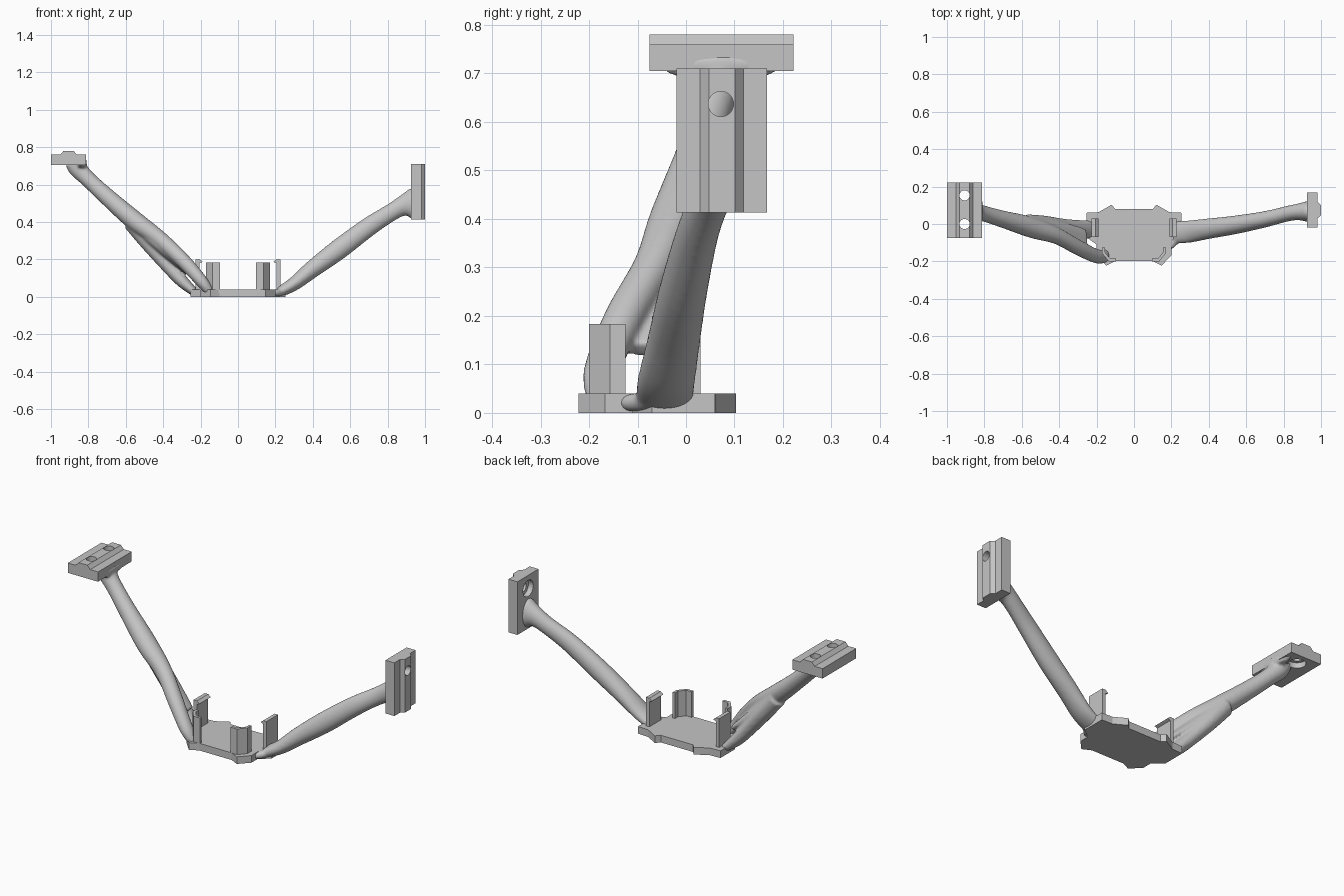
import bpy, bmesh, math
from mathutils import Vector, Matrix

cube = bpy.data.objects.get("Cube")
if cube:
    bpy.data.objects.remove(cube)

grey = bpy.data.materials.new("plain_grey")
grey.use_nodes = True
grey.diffuse_color = (0.56, 0.56, 0.56, 1)
grey.node_tree.nodes["Principled BSDF"].inputs["Base Color"].default_value = (0.56, 0.56, 0.56, 1)


def make_object(name, bm):
    bmesh.ops.recalc_face_normals(bm, faces=bm.faces)
    mesh = bpy.data.meshes.new(name)
    bm.to_mesh(mesh)
    bm.free()
    mesh.materials.append(grey)
    obj = bpy.data.objects.new(name, mesh)
    bpy.context.collection.objects.link(obj)
    return obj


def prism(name, points, direction):
    """Extrude a flat outline along a direction."""
    bm = bmesh.new()
    face = bm.faces.new([bm.verts.new(p) for p in points])
    out = bmesh.ops.extrude_face_region(bm, geom=[face])
    moved = [v for v in out["geom"] if isinstance(v, bmesh.types.BMVert)]
    bmesh.ops.translate(bm, verts=moved, vec=direction)
    return make_object(name, bm)


def cylinder(start, end, radius):
    start, end = Vector(start), Vector(end)
    axis = end - start
    turn = axis.to_track_quat("Z", "Y").to_matrix().to_4x4()
    bm = bmesh.new()
    bmesh.ops.create_cone(bm, cap_ends=True, segments=32, radius1=radius, radius2=radius,
                          depth=axis.length, matrix=Matrix.Translation((start + end) / 2) @ turn)
    return make_object("hole_cutter", bm)


def bake(obj):
    """Replace the mesh with its modified result, unless that is empty."""
    graph = bpy.context.evaluated_depsgraph_get()
    mesh = bpy.data.meshes.new_from_object(obj.evaluated_get(graph))
    obj.modifiers.clear()
    if len(mesh.polygons):
        obj.data = mesh


def cut(obj, cutters):
    for c in cutters:
        mod = obj.modifiers.new("cut", "BOOLEAN")
        mod.operation, mod.solver, mod.object = "DIFFERENCE", "EXACT", c
    bake(obj)
    for c in cutters:
        bpy.data.objects.remove(c)


def spline(keys, steps=6):
    """Catmull-Rom through (x, y, z, half width, half thickness)."""
    keys = [Vector(k) for k in keys]
    pts = [keys[0]] + keys + [keys[-1]]
    result = []
    for i in range(1, len(pts) - 2):
        a, b, c, d = pts[i - 1:i + 3]
        for s in range(steps):
            t = s / steps
            result.append(b + (c - a) * (t / 2) + (2 * a - 5 * b + 4 * c - d) * (t * t / 2)
                          + (3 * b - a - 3 * c + d) * (t ** 3 / 2))
    return result + [keys[-1]]


def add_limb(bm, keys, sides=20):
    path = spline(keys)
    rings = []
    for i, p in enumerate(path):
        tangent = (path[min(i + 1, len(path) - 1)] - path[max(i - 1, 0)]).to_3d()
        across = Vector((0, 1, 0))
        up = tangent.cross(across).normalized()
        ring = []
        for k in range(sides):
            a = math.tau * k / sides
            co = p.to_3d() + across * (p[3] * math.cos(a)) + up * (p[4] * math.sin(a))
            co.z = max(co.z, 0.002)
            ring.append(bm.verts.new(co))
        rings.append(ring)
    for r, q in zip(rings, rings[1:]):
        for k in range(sides):
            n = (k + 1) % sides
            bm.faces.new((r[k], r[n], q[n], q[k]))
    bm.faces.new(rings[0])
    bm.faces.new(rings[-1])


def arm(name, limbs):
    """Fuse limbs into one smooth organic arm."""
    bm = bmesh.new()
    for keys in limbs:
        add_limb(bm, keys)
    obj = make_object(name, bm)
    fuse = obj.modifiers.new("fuse", "REMESH")
    fuse.mode, fuse.voxel_size = "VOXEL", 0.007
    soft = obj.modifiers.new("soft", "SMOOTH")
    soft.factor, soft.iterations = 0.5, 8
    bake(obj)
    obj.data.polygons.foreach_set("use_smooth", [True] * len(obj.data.polygons))


# Base plate with corner ears
half = [(0.10, -0.198), (0.148, -0.222), (0.20, -0.167), (0.20, -0.11), (0.255, -0.07),
        (0.255, 0.06), (0.19, 0.063), (0.12, 0.103), (0.10, 0.08)]
outline = half + [(-x, y) for x, y in reversed(half)]
prism("base_plate", [(x, y, 0) for x, y in outline], (0, 0, 0.04))

# Side clips with a hooked lip, and wrapped corner posts
clip = [(0.205, 0.02), (0.226, 0.02), (0.226, 0.2), (0.205, 0.2), (0.189, 0.187), (0.205, 0.18)]
post = [(0.095, -0.2), (0.135, -0.2), (0.17, -0.157), (0.17, -0.125), (0.156, -0.125),
        (0.156, -0.15), (0.128, -0.185), (0.095, -0.185)]
for side, s in (("left", 1), ("right", -1)):
    prism(side + "_clip", [(s * x, -0.07, z) for x, z in clip], (0, 0.1, 0))
    prism(side + "_corner_post", [(s * x, y, 0.02) for x, y in post], (0, 0, 0.163))

# Rail mounts: a slab with a raised trapezoid ridge
rail = [(-0.0935, 0), (0.0935, 0), (0.0935, 0.055), (0.045, 0.055), (0.027, 0.075),
        (-0.027, 0.075), (-0.045, 0.055), (-0.0935, 0.055)]
right_mount = prism("right_mount", [(-0.906 + u, -0.075, 0.705 + v) for u, v in rail], (0, 0.297, 0))
left_mount = prism("left_mount", [(0.925 + v, 0.074 + u, 0.413) for u, v in rail], (0, 0, 0.297))

# Screw holes with counterbores on the inner side
right_cutters = []
for y in (0.0, 0.153):
    right_cutters += [cylinder((-0.906, y, 0.65), (-0.906, y, 0.85), 0.027),
                      cylinder((-0.906, y, 0.66), (-0.906, y, 0.735), 0.044)]
cut(right_mount, right_cutters)
cut(left_mount, [cylinder((0.88, 0.072, 0.637), (1.05, 0.072, 0.637), 0.026),
                 cylinder((0.88, 0.072, 0.637), (0.955, 0.072, 0.637), 0.045)])

# Arm with a single trunk and a small foot
arm("left_arm", [
    [(0.22, -0.045, 0.025, 0.06, 0.028), (0.30, -0.04, 0.07, 0.06, 0.037),
     (0.40, -0.025, 0.15, 0.055, 0.047), (0.54, -0.005, 0.255, 0.05, 0.055),
     (0.70, 0.025, 0.375, 0.044, 0.051), (0.82, 0.055, 0.452, 0.042, 0.047),
     (0.88, 0.065, 0.485, 0.045, 0.055), (0.925, 0.067, 0.495, 0.055, 0.082),
     (0.945, 0.067, 0.496, 0.056, 0.083)],
    [(0.18, -0.12, 0.02, 0.02, 0.018), (0.21, -0.1, 0.022, 0.03, 0.02),
     (0.25, -0.06, 0.03, 0.03, 0.02)]])

# Arm with two roots, a web between them and a flared head clear of the holes
arm("right_arm", [
    [(-0.15, -0.17, 0.025, 0.035, 0.025), (-0.20, -0.172, 0.09, 0.039, 0.034),
     (-0.30, -0.125, 0.20, 0.044, 0.04), (-0.42, -0.06, 0.31, 0.047, 0.044),
     (-0.55, -0.018, 0.405, 0.057, 0.052), (-0.70, 0.025, 0.535, 0.047, 0.046),
     (-0.80, 0.055, 0.628, 0.043, 0.043), (-0.855, 0.07, 0.685, 0.046, 0.05),
     (-0.87, 0.076, 0.722, 0.05, 0.055)],
    [(-0.23, -0.03, 0.022, 0.05, 0.022), (-0.30, -0.025, 0.085, 0.047, 0.034),
     (-0.38, -0.015, 0.172, 0.044, 0.038), (-0.48, -0.002, 0.29, 0.047, 0.044),
     (-0.57, 0.005, 0.4, 0.047, 0.047)],
    [(-0.26, -0.085, 0.13, 0.06, 0.018), (-0.34, -0.06, 0.2, 0.06, 0.024),
     (-0.46, -0.03, 0.31, 0.055, 0.035), (-0.54, -0.01, 0.39, 0.05, 0.04)],
    [(-0.835, 0.072, 0.692, 0.09, 0.02), (-0.835, 0.072, 0.71, 0.125, 0.026),
     (-0.835, 0.072, 0.735, 0.125, 0.025)]])
